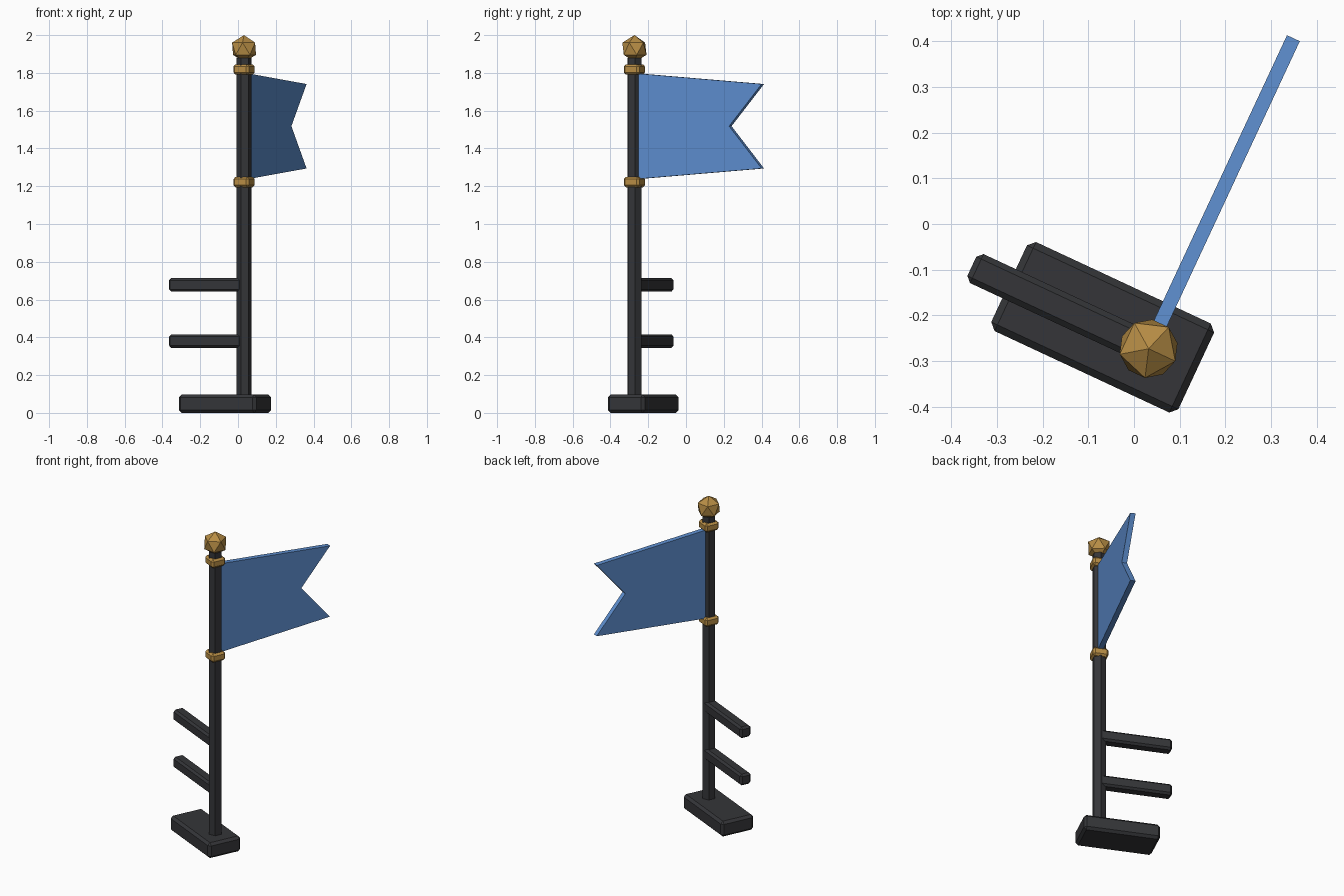
import bpy, bmesh
from math import radians
from mathutils import Matrix

if "Cube" in bpy.data.objects:
    bpy.data.objects.remove(bpy.data.objects["Cube"])

# Whole sign is turned about its pole
FRAME = Matrix.Translation((0.032, -0.273, 0)) @ Matrix.Rotation(radians(-25), 4, 'Z')


def material(name, rgb):
    m = bpy.data.materials.new(name)
    m.diffuse_color = (*rgb, 1)
    m.use_nodes = True
    m.node_tree.nodes["Principled BSDF"].inputs["Base Color"].default_value = m.diffuse_color
    return m


IRON = material("dark_iron", (0.035, 0.036, 0.04))
GOLD = material("gold", (0.48, 0.27, 0.06))
BLUE = material("blue_cloth", (0.11, 0.27, 0.62))


def add(name, bm, mat, chamfer=0):
    bmesh.ops.recalc_face_normals(bm, faces=bm.faces)
    me = bpy.data.meshes.new(name)
    bm.to_mesh(me)
    bm.free()
    ob = bpy.data.objects.new(name, me)
    bpy.context.collection.objects.link(ob)
    me.materials.append(mat)
    ob.matrix_world = FRAME
    if chamfer:
        mod = ob.modifiers.new("chamfer", 'BEVEL')
        mod.width = chamfer
        mod.segments = 1
    return ob


def box(name, centre, size, mat, chamfer):
    bm = bmesh.new()
    bmesh.ops.create_cube(bm, size=1, matrix=Matrix.Translation(centre) @ Matrix.Diagonal((*size, 1)))
    return add(name, bm, mat, chamfer)


# Foot block
box("base", (-0.111, 0, 0.0485), (0.452, 0.215, 0.097), IRON, 0.015)

# Six-sided pole
bm = bmesh.new()
bmesh.ops.create_cone(bm, cap_ends=True, segments=6, radius1=0.04, radius2=0.04, depth=1.8,
                      matrix=Matrix.Translation((0, 0, 0.98)))
add("pole", bm, IRON)

# Two side pegs
for i, z in enumerate((0.38, 0.678)):
    box(f"side_peg_{i + 1}", (-0.2135, 0, z), (0.427, 0.07, 0.071), IRON, 0.012)

# Gold collars above and below the flag
for label, z in (("lower", 1.222), ("upper", 1.818)):
    box(f"{label}_collar", (0, 0, z), (0.092, 0.092, 0.055), GOLD, 0.012)

# Faceted finial
bm = bmesh.new()
bmesh.ops.create_icosphere(bm, subdivisions=1, radius=0.072, matrix=Matrix.Translation((0, 0, 1.928)))
add("finial", bm, GOLD)

# Swallow-tailed flag
profile = [(0.02, 1.797), (0.75, 1.741), (0.56, 1.518), (0.75, 1.294), (0.02, 1.238)]
bm = bmesh.new()
face = bm.faces.new([bm.verts.new((-0.0155, y, z)) for y, z in profile])
ext = bmesh.ops.extrude_face_region(bm, geom=[face], use_keep_orig=True)
moved = [v for v in ext["geom"] if isinstance(v, bmesh.types.BMVert)]
bmesh.ops.translate(bm, verts=moved, vec=(0.031, 0, 0))
add("flag", bm, BLUE)
